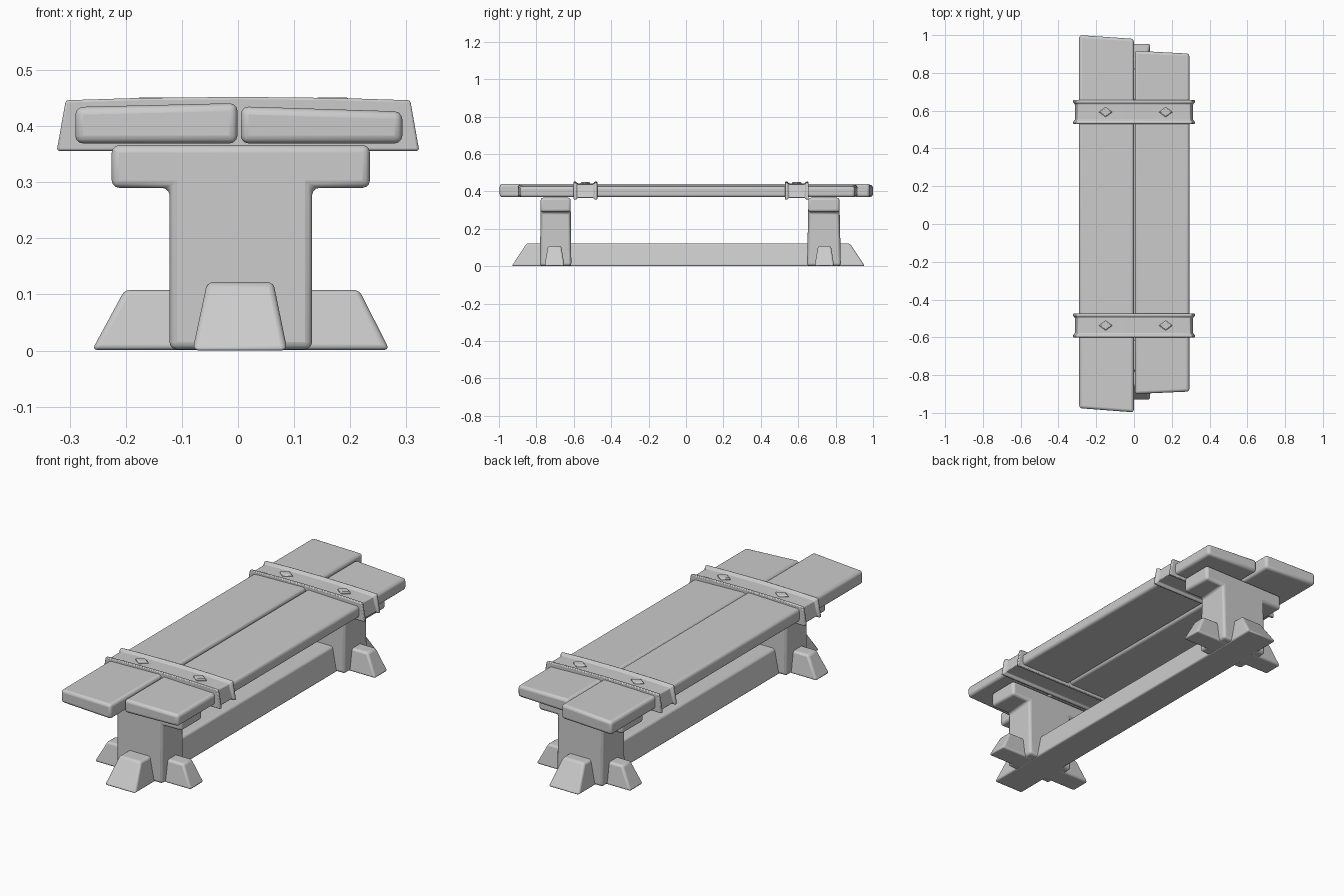
import bpy, bmesh

if "Cube" in bpy.data.objects:
    bpy.data.objects.remove(bpy.data.objects["Cube"])

def finish(name, bm, bevel, segs=3):
    bmesh.ops.recalc_face_normals(bm, faces=bm.faces[:])
    me = bpy.data.meshes.new(name)
    bm.to_mesh(me)
    bm.free()
    ob = bpy.data.objects.new(name, me)
    bpy.context.collection.objects.link(ob)
    if bevel:
        m = ob.modifiers.new("bevel", 'BEVEL')
        m.width, m.segments = bevel, segs
        m.limit_method, m.angle_limit = 'ANGLE', 0.4
    bpy.ops.object.select_all(action='DESELECT')
    ob.select_set(True)
    bpy.context.view_layer.objects.active = ob
    bpy.ops.object.shade_smooth_by_angle(angle=0.6)
    return ob

def loft(name, loops, bevel, segs=3):
    """Skin a row of equal-length vertex loops and cap both ends."""
    bm = bmesh.new()
    rings = [[bm.verts.new(p) for p in loop] for loop in loops]
    n = len(rings[0])
    for a, b in zip(rings, rings[1:]):
        for i in range(n):
            j = (i + 1) % n
            bm.faces.new((a[i], a[j], b[j], b[i]))
    bm.faces.new(rings[0])
    bm.faces.new(rings[-1])
    return finish(name, bm, bevel, segs)

def rect(x0, x1, y0, y1, z):
    return [(x0, y0, z), (x1, y0, z), (x1, y1, z), (x0, y1, z)]

def plank(name, x0, x1, front, back, tops):
    """front/back/tops give the values at x0 and x1."""
    pts = [(x0, front[0]), (x1, front[1]), (x1, back[1]), (x0, back[0])]
    hs = [tops[0], tops[1], tops[1], tops[0]]
    loft(name, [[(x, y, 0.369) for x, y in pts],
                [(x, y, h) for (x, y), h in zip(pts, hs)]], 0.014)

# seat planks
plank("seat_plank_left", -0.29, -0.001, (-0.975, -0.997), (1.0, 0.98), (0.434, 0.441))
plank("seat_plank_right", 0.005, 0.293, (-0.9, -0.887), (0.917, 0.902), (0.435, 0.426))

# T-shaped posts, slightly wider at the floor
def post(name, y0, y1, flare):
    prof = [(-0.122, 0.002), (0.132, 0.002), (0.132, 0.29), (0.235, 0.29),
            (0.235, 0.366), (-0.225, 0.366), (-0.225, 0.29), (-0.122, 0.29)]
    loops = []
    for y, s in ((y0, -1), (y1, 1)):
        loops.append([(x, y + s * flare * (1 - z / 0.366), z) for x, z in prof])
    loft(name, loops, 0.013)

post("front_post", -0.777, -0.617, 0.004)
post("back_post", 0.655, 0.82, 0.008)

# cross feet
loft("front_cross_foot", [rect(-0.26, 0.27, -0.757, -0.65, 0.001),
                          rect(-0.202, 0.216, -0.738, -0.667, 0.108)], 0.01)
loft("back_cross_foot", [rect(-0.249, 0.27, 0.688, 0.792, 0.001),
                         rect(-0.193, 0.216, 0.706, 0.775, 0.108)], 0.01)

# long floor beam whose ends form the end feet
loft("floor_beam", [rect(-0.081, 0.088, -0.932, 0.957, 0.0),
                    rect(-0.055, 0.063, -0.852, 0.875, 0.122)], 0.01)

# wrapped straps with raised rims
def strap(name, yc):
    def ring(y, o):
        return [(sx, yc + y, z) for sx, z in (
            (-0.314 - o, 0.365 - o), (0.314 + o, 0.365 - o),
            (0.298 + o, 0.437 + o), (0.18, 0.441 + o), (0, 0.443 + o),
            (-0.18, 0.441 + o), (-0.298 - o, 0.437 + o))]
    h = 0.0635
    stations = [(-h, 0.009), (-0.049, 0.009), (-0.043, 0), (0.043, 0), (0.049, 0.009), (h, 0.009)]
    loft(name, [ring(y, o) for y, o in stations], 0.004, 2)

# diamond studs
def stud(name, x, y):
    loops = []
    for s, z in ((1, 0.432), (1, 0.446), (0.75, 0.451)):
        loops.append([(x + 0.036 * s, y, z), (x, y + 0.026 * s, z),
                      (x - 0.036 * s, y, z), (x, y - 0.026 * s, z)])
    loft(name, loops, 0.001, 1)

for side, yc in (("front", -0.5375), ("back", 0.5925)):
    strap(side + "_strap", yc)
    stud(side + "_stud_left", -0.15, yc)
    stud(side + "_stud_right", 0.168, yc)
